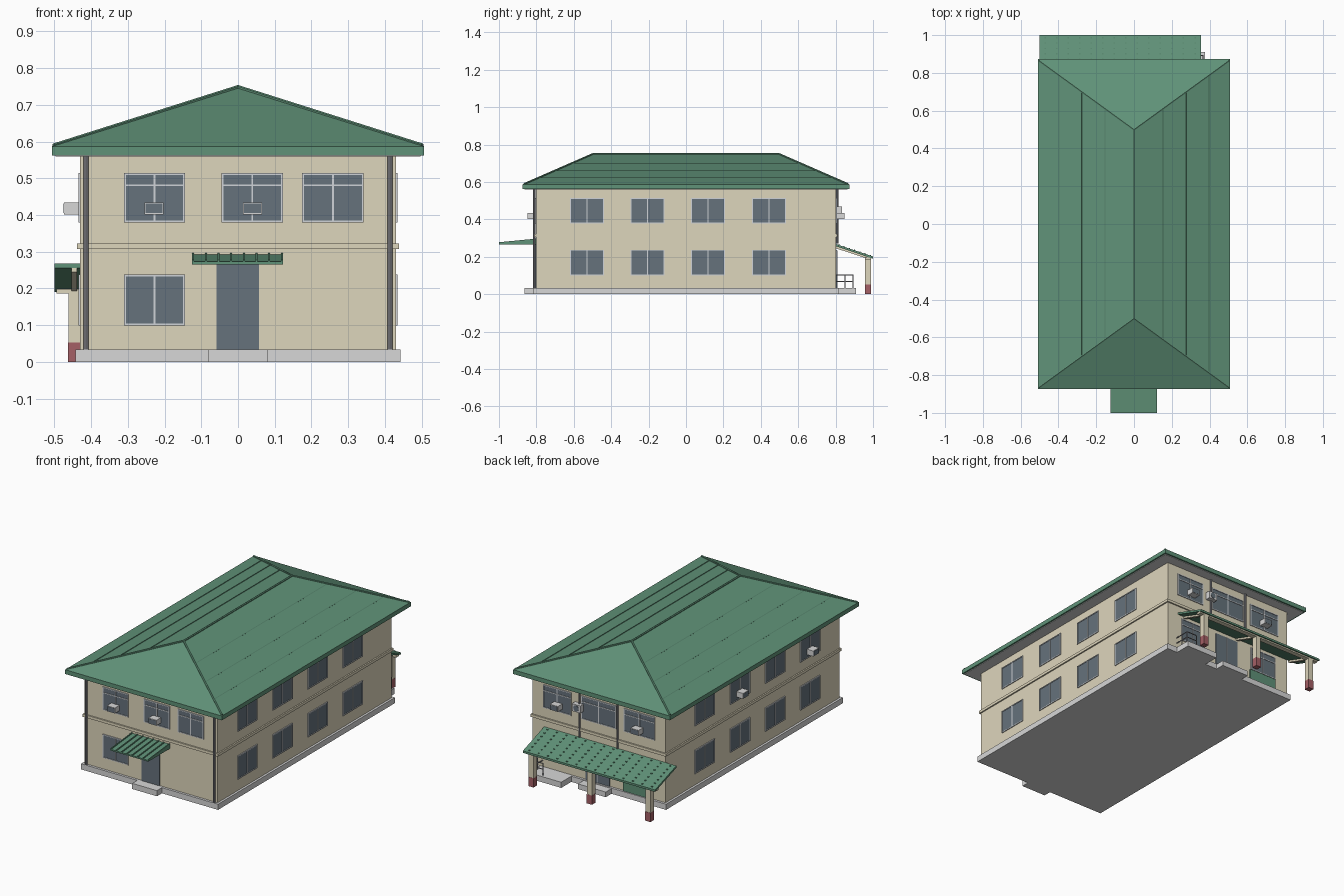
import bpy, bmesh, math
from mathutils import Vector

cube = bpy.data.objects.get("Cube")
if cube:
    bpy.data.objects.remove(cube, do_unlink=True)


def material(name, rgb):
    lin = [((c / 255 + 0.055) / 1.055) ** 2.4 for c in rgb] + [1]
    m = bpy.data.materials.new(name)
    m.use_nodes = True
    m.diffuse_color = lin
    m.node_tree.nodes["Principled BSDF"].inputs["Base Color"].default_value = lin
    return m


GREEN = material("roof green", (96, 146, 120))
BEIGE = material("wall beige", (222, 214, 188))
GREY = material("concrete grey", (215, 215, 215))
GLASS = material("glass blue grey", (102, 114, 124))
FRAME = material("frame light grey", (208, 212, 216))
PIPE = material("pipe grey", (140, 140, 145))
RED = material("post base red", (165, 96, 102))


def mesh(name, verts, faces, mat):
    me = bpy.data.meshes.new(name)
    me.from_pydata(verts, [], faces)
    bm = bmesh.new()
    bm.from_mesh(me)
    bmesh.ops.recalc_face_normals(bm, faces=bm.faces)
    bm.to_mesh(me)
    bm.free()
    me.materials.append(mat)
    ob = bpy.data.objects.new(name, me)
    bpy.context.collection.objects.link(ob)
    return ob


HEX = [(0, 1, 2, 3), (4, 5, 6, 7), (0, 1, 5, 4), (1, 2, 6, 5), (2, 3, 7, 6), (3, 0, 4, 7)]


def box(name, x, y, z, mat):
    v = [(a, b, c) for c in z for a, b in ((x[0], y[0]), (x[1], y[0]), (x[1], y[1]), (x[0], y[1]))]
    return mesh(name, v, HEX, mat)


def bar(name, a, b, w, mat, sides=4):
    """Straight bar of radius w from a to b."""
    a, b = Vector(a), Vector(b)
    bpy.ops.mesh.primitive_cylinder_add(vertices=sides, radius=w, depth=(b - a).length, location=(a + b) / 2)
    ob = bpy.context.object
    ob.name = name
    ob.rotation_euler = (b - a).to_track_quat("Z", "Y").to_euler()
    ob.data.materials.append(mat)
    return ob


WX, WY = 0.43, 0.803        # wall half sizes
EX, EY = 0.507, 0.873       # eave half sizes


def on_wall(name, side, u, z, d, mat):
    """Box on a wall: u along the wall, d is the distance range out of it."""
    s = -1 if side in ("front", "left_wall") else 1
    if side in ("front", "back"):
        return box(name, u, sorted(s * (WY + t) for t in d), z, mat)
    return box(name, sorted(s * (WX + t) for t in d), u, z, mat)


def window(name, side, u, z, transom=None):
    on_wall(name + "_glass", side, u, z, (-0.01, 0.002), GLASS)
    t = 0.0025
    mid = sum(u) / 2
    for c in (u[0], mid, u[1]):
        on_wall(name + "_upright", side, (c - t, c + t), z, (-0.01, 0.005), FRAME)
    for c in (z[0], z[1]) + ((transom,) if transom else ()):
        on_wall(name + "_rail", side, (u[0] - t, u[1] + t), (c - t, c + t), (-0.01, 0.005), FRAME)


def air_conditioner(side, c, z=0.402, w=0.052, h=0.032, d=0.044):
    on_wall("air_conditioner", side, (c - w / 2, c + w / 2), (z, z + h), (0, d), GREY)
    on_wall("air_conditioner_grille", side, (c - w / 2 + 0.003, c + w / 2 - 0.003),
            (z + 0.003, z + h - 0.003), (d - 0.001, d + 0.001), GLASS)


# Body
box("walls", (-WX, WX), (-WY, WY), (0.02, 0.575), BEIGE)
box("plinth", (-0.443, 0.443), (-0.817, 0.817), (0, 0.033), GREY)
box("floor_band", (-0.438, 0.438), (-0.811, 0.811), (0.307, 0.323), BEIGE)
box("front_step", (-0.08, 0.08), (-0.863, -0.81), (0, 0.033), GREY)
box("back_step", (-0.09, 0.09), (0.81, 0.87), (0, 0.03), GREY)
box("back_platform", (0.17, 0.375), (0.81, 0.91), (0, 0.033), GREY)

# Hipped roof with fascia, soffit, caps and courses
RZ, RY, FZ = 0.748, 0.5, 0.587
box("soffit", (-EX + 0.01, EX - 0.01), (-EY + 0.01, EY - 0.01), (0.559, 0.57), GREY)
corners = [(-EX, -EY), (EX, -EY), (EX, EY), (-EX, EY)]
verts = [(x, y, z) for z in (0.562, FZ) for x, y in corners] + [(0, -RY, RZ), (0, RY, RZ)]
mesh("hipped_roof", verts, [(0, 1, 2, 3), (0, 1, 5, 4), (1, 2, 6, 5), (2, 3, 7, 6), (3, 0, 4, 7),
                            (4, 5, 8), (5, 6, 9, 8), (6, 7, 9), (7, 4, 8, 9)], GREEN)
bar("ridge_cap", (0, -RY, RZ), (0, RY, RZ), 0.006, GREEN, 6)
for x, y in corners:
    bar("hip_cap", (x * 0.99, y * 0.99, FZ + 0.002), (0, math.copysign(RY, y), RZ), 0.006, GREEN, 6)
for s in (-1, 1):
    for f in (0.22, 0.45, 0.7):
        x, y, z = s * EX * (1 - f), EY + (RY - EY) * f, FZ + (RZ - FZ) * f
        bar("roof_course", (x, -y, z), (x, y, z), 0.003, GREEN)

# Windows
LOW, HIGH = (0.102, 0.235), (0.382, 0.512)
for u in ((-0.308, -0.147), (-0.042, 0.12), (0.177, 0.34)):
    window("front_upper_window", "front", u, HIGH, 0.481)
window("front_lower_window", "front", (-0.308, -0.147), LOW)
for u in ((-0.36, -0.165), (-0.11, 0.11), (0.18, 0.357)):
    window("back_upper_window", "back", u, HIGH, 0.481)
for u in ((-0.34, -0.17), (0.17, 0.33)):
    window("back_lower_window", "back", u, LOW, 0.2)
for side in ("left_wall", "right_wall"):
    for y in (-0.53, -0.206, 0.118, 0.443):
        for z in (LOW, HIGH):
            window("side_window", side, (y - 0.088, y + 0.088), z)

# Doors and green wall panel
on_wall("front_door", "front", (-0.058, 0.057), (0.033, 0.267), (-0.01, 0.004), GLASS)
on_wall("back_door", "back", (-0.07, 0.085), (0.033, 0.235), (-0.01, 0.004), GLASS)
on_wall("back_door_joint", "back", (0.006, 0.009), (0.033, 0.235), (-0.01, 0.006), FRAME)
on_wall("green_panel", "back", (-0.34, -0.16), (0.033, 0.095), (0, 0.008), GREEN)

# Air conditioners
for x in (-0.229, 0.039):
    air_conditioner("front", x)
for x in (-0.26, 0.262):
    air_conditioner("back", x)
for y in (-0.525, 0.124):
    air_conditioner("left_wall", y)
on_wall("condenser", "back", (0.1, 0.155), (0.425, 0.468), (0, 0.03), GREY)
bar("condenser_fan", (0.128, WY + 0.02, 0.447), (0.128, WY + 0.032, 0.447), 0.017, GLASS, 16)

# Downpipes
for s in (-1, 1):
    bar("front_downpipe", (s * 0.414, -WY - 0.008, 0.033), (s * 0.414, -WY - 0.008, 0.562), 0.007, PIPE, 8)
    bar("back_downpipe", (s * 0.123, WY + 0.006, 0.27), (s * 0.123, WY + 0.006, 0.562), 0.006, PIPE, 8)


def sloped_sheet(name, x, y, z, t, mat):
    """Slab running from (y0, z0) to (y1, z1), its top at z."""
    v = [(a, b, c - d) for d in (t, 0) for a, b, c in
         ((x[0], y[0], z[0]), (x[1], y[0], z[0]), (x[1], y[1], z[1]), (x[0], y[1], z[1]))]
    return mesh(name, v, HEX, mat)


# Front canopy: ribbed sheet on a slim frame
CY, CZ = (-WY, -1.0), (0.292, 0.273)
sloped_sheet("front_canopy", (-0.125, 0.122), CY, CZ, 0.006, GREEN)
for i in range(8):
    x = -0.125 + i * 0.0345
    sloped_sheet("canopy_rib", (x, x + 0.0055), CY, (CZ[0] + 0.005, CZ[1] + 0.005), 0.006, GREEN)
for x in (-0.125, 0.117):
    mesh("canopy_cheek", [(x + d, y, z) for d in (0, 0.005) for y, z in
         ((-WY, 0.267), (-WY, 0.29), (-1, 0.272), (-1, 0.267))], HEX, GREEN)
box("canopy_edge", (-0.125, 0.122), (-1, -0.995), (0.265, 0.273), GREEN)

# Back porch: studded sloping roof, beam, rafters and posts
PY, PZ = (WY, 1.0), (0.268, 0.202)
sloped_sheet("porch_roof", (-0.5, 0.355), PY, PZ, 0.012, GREEN)
for i in range(14):
    for j in range(7):
        f = (j + 0.5) / 7
        x, y, z = -0.47 + i * 0.061, PY[0] + f * (PY[1] - PY[0]), PZ[0] + f * (PZ[1] - PZ[0])
        box("roof_stud", (x - 0.004, x + 0.004), (y - 0.003, y + 0.003), (z - 0.004, z + 0.004), GREEN)
box("porch_beam", (-0.495, 0.35), (0.96, 0.988), (0.186, 0.199), BEIGE)
for x in (-0.446, -0.068, 0.31):
    w = (x - 0.016, x + 0.016)
    box("porch_post", w, (0.957, 0.989), (0.05, 0.192), BEIGE)
    box("post_base", (w[0] - 0.001, w[1] + 0.001), (0.956, 0.99), (0, 0.053), RED)
    sloped_sheet("porch_rafter", (x - 0.008, x + 0.008), (WY, 0.975), (0.257, 0.2), 0.012, BEIGE)

# Platform railing
for y in (0.85, 0.893):
    bar("railing_post", (0.366, y, 0.03), (0.366, y, 0.103), 0.003, PIPE, 6)
bar("railing_post", (0.3, 0.893, 0.03), (0.3, 0.893, 0.103), 0.003, PIPE, 6)
for z in (0.068, 0.102):
    bar("side_rail", (0.366, WY, z), (0.366, 0.893, z), 0.003, PIPE, 6)
    bar("end_rail", (0.3, 0.893, z), (0.366, 0.893, z), 0.003, PIPE, 6)
